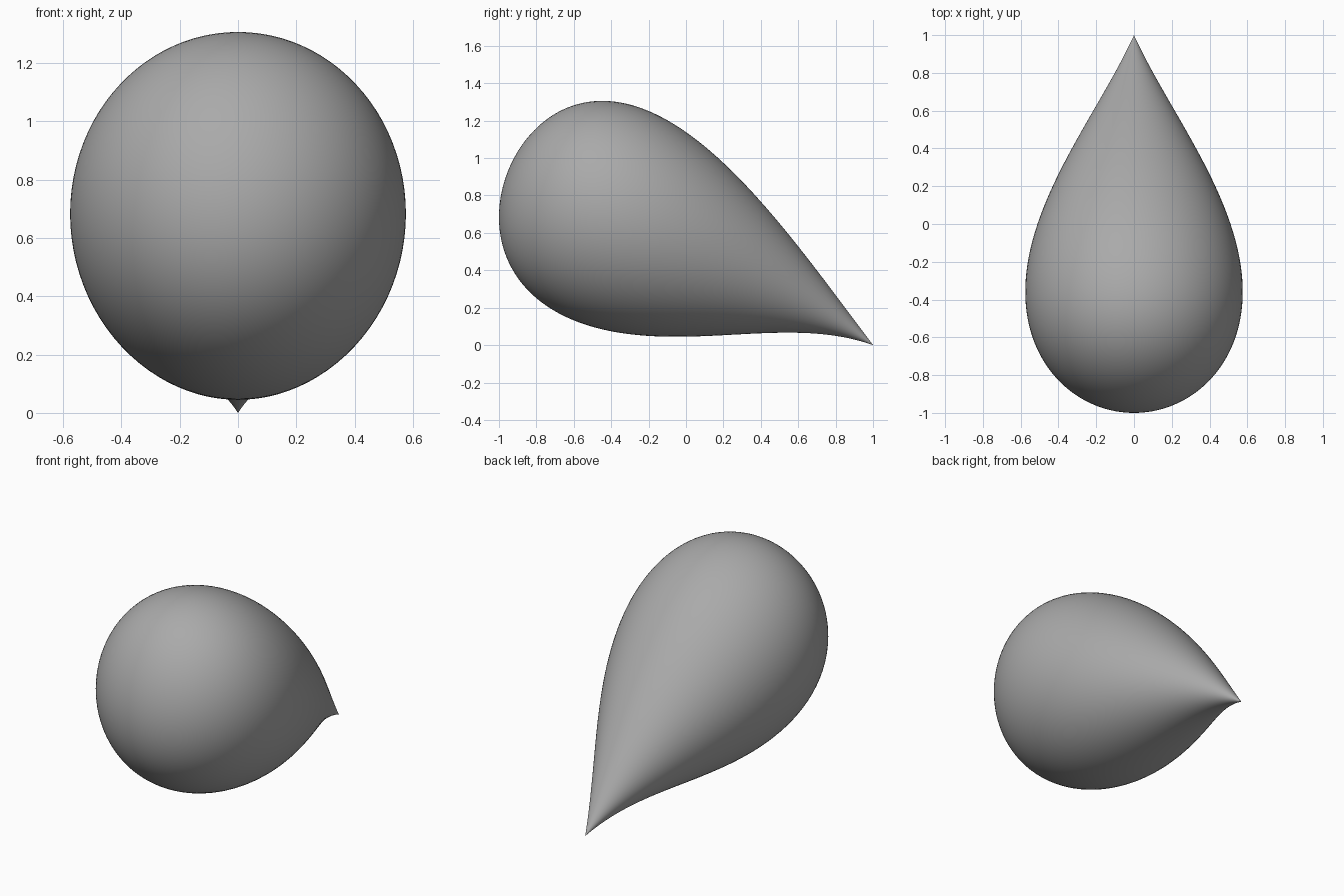
import bpy, bmesh, math

if "Cube" in bpy.data.objects:
    bpy.data.objects.remove(bpy.data.objects["Cube"])

RINGS, SEGS = 96, 96

def radius(y):
    # Teardrop half-width: round at y = -1, pointed at y = 1
    h = 0.511 - 0.08 * y - 0.09 * y * y - 0.02 * y ** 3
    return h * math.sqrt(max(0.0, 1 + y)) * (1 - y)

def centre(y):
    # The spine drops in a gentle curve towards the tip
    u = 1 - y
    return 0.842 * u - 0.25 * u * u

bm = bmesh.new()
back = bm.verts.new((0, -1, centre(-1)))
tip = bm.verts.new((0, 1, 0))

# Slightly tall elliptical rings along the spine
rings = []
for i in range(1, RINGS):
    y = -math.cos(math.pi * i / RINGS)
    r, c = radius(y), centre(y)
    rings.append([bm.verts.new((r * math.cos(a), y, c + 1.07 * r * math.sin(a)))
                  for a in (2 * math.pi * k / SEGS for k in range(SEGS))])

# Skin between rings and close both ends
for k in range(SEGS):
    n = (k + 1) % SEGS
    for p, q in zip(rings, rings[1:]):
        bm.faces.new((p[k], p[n], q[n], q[k]))
    bm.faces.new((back, rings[0][n], rings[0][k]))
    bm.faces.new((tip, rings[-1][k], rings[-1][n]))
bmesh.ops.recalc_face_normals(bm, faces=bm.faces)
for f in bm.faces:
    f.smooth = True

mesh = bpy.data.meshes.new("teardrop_body")
bm.to_mesh(mesh)
bm.free()
body = bpy.data.objects.new("teardrop_body", mesh)
bpy.context.collection.objects.link(body)

# Plain grey
grey = bpy.data.materials.new("grey")
grey.diffuse_color = (0.4, 0.4, 0.4, 1)
grey.use_nodes = True
grey.node_tree.nodes["Principled BSDF"].inputs["Base Color"].default_value = grey.diffuse_color
mesh.materials.append(grey)
